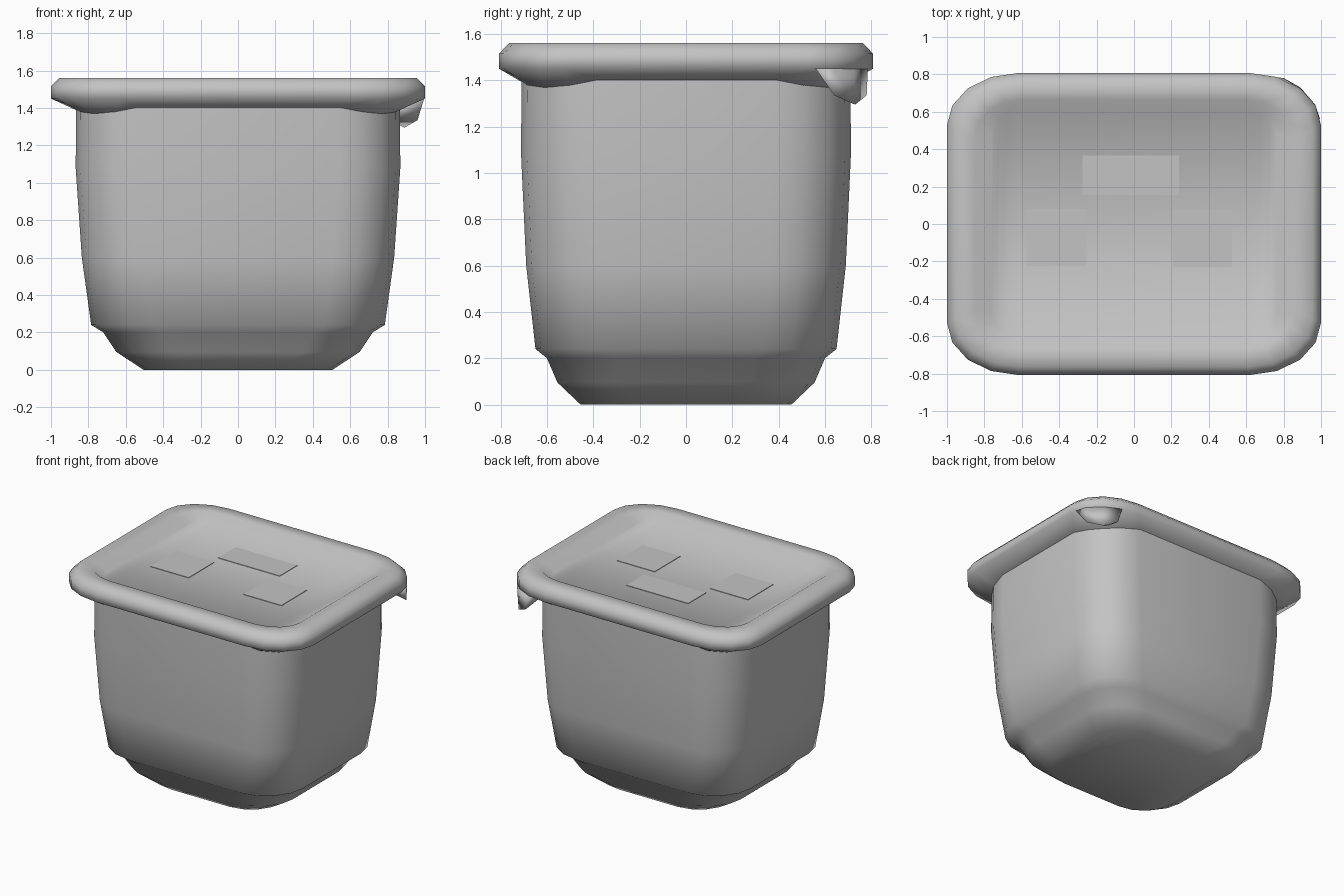
import bpy, bmesh
from math import cos, sin, pi

scene = bpy.context.scene
if "Cube" in scene.objects:
    bpy.data.objects.remove(scene.objects["Cube"], do_unlink=True)

grey = bpy.data.materials.new("light grey plastic")
grey.use_nodes = True
grey.diffuse_color = (0.55, 0.55, 0.55, 1)
grey.node_tree.nodes["Principled BSDF"].inputs["Base Color"].default_value = grey.diffuse_color

STEPS = 4  # segments in each rounded corner


def finish(name, bm, smooth=True):
    bmesh.ops.recalc_face_normals(bm, faces=bm.faces)
    mesh = bpy.data.meshes.new(name)
    bm.to_mesh(mesh)
    bm.free()
    mesh.materials.append(grey)
    for face in mesh.polygons:
        face.use_smooth = smooth
    obj = bpy.data.objects.new(name, mesh)
    scene.collection.objects.link(obj)
    return obj


def ring(bm, a, b, rx, ry, z, dip=0):
    """Rounded rectangle; dip lowers the corners."""
    verts = []
    for quarter in range(4):
        sx = 1 if quarter in (0, 3) else -1
        sy = 1 if quarter < 2 else -1
        for i in range(STEPS + 1):
            t = (i if quarter % 2 == 0 else STEPS - i) / STEPS * pi / 2
            x, y = a - rx + rx * cos(t), b - ry + ry * sin(t)
            verts.append(bm.verts.new((sx * x, sy * y, z - dip * sin(2 * t))))
    return verts


def bridge(bm, low, high):
    n = len(low)
    for i in range(n):
        j = (i + 1) % n
        bm.faces.new((low[i], low[j], high[j], high[i]))


def cap(bm, loop):
    """Close a ring with strips running front to back."""
    n = len(loop)
    for i in range(n // 2 - 1):
        bm.faces.new((loop[i], loop[i + 1], loop[n - 2 - i], loop[n - 1 - i]))


def loft(bm, sections):
    rings = [ring(bm, *s) for s in sections]
    for low, high in zip(rings, rings[1:]):
        bridge(bm, low, high)
    return rings


# Tub with a stepped, tapered foot
bm = bmesh.new()
rings = loft(bm, [
    (0.505, 0.455, 0.26, 0.25, 0),
    (0.65, 0.555, 0.3, 0.28, 0.095),
    (0.72, 0.60, 0.31, 0.3, 0.2),
    (0.785, 0.65, 0.32, 0.31, 0.24),
    (0.835, 0.69, 0.325, 0.32, 0.6),
    (0.868, 0.712, 0.325, 0.33, 1.08),
    (0.865, 0.71, 0.325, 0.33, 1.45),
])
cap(bm, rings[0])
finish("tub", bm)

# Lid with a rounded rim and a shallow recessed panel
bm = bmesh.new()
rings = loft(bm, [
    (0.86, 0.705, 0.325, 0.33, 1.4, 0.035),
    (1.0, 0.807, 0.38, 0.28, 1.45),
    (1.0, 0.807, 0.38, 0.28, 1.515),
    (0.955, 0.765, 0.35, 0.26, 1.56),
    (0.85, 0.665, 0.25, 0.2, 1.56),
    (0.76, 0.6, 0.14, 0.12, 1.508),
])
cap(bm, rings[-1])
finish("lid", bm)

# Pull tab hanging from the back left corner of the lid
bm = bmesh.new()
for point in [(0.995, 0.56, 1.45), (0.97, 0.637, 1.45), (0.885, 0.725, 1.45),
              (0.765, 0.785, 1.45), (0.96, 0.64, 1.335), (0.89, 0.73, 1.295),
              (0.8, 0.78, 1.335), (0.78, 0.64, 1.37)]:
    bm.verts.new(point)
bmesh.ops.convex_hull(bm, input=bm.verts)
finish("pull_tab", bm)

# Thin label plates on the lid panel
for name, x, y, w, d in [("left_plate", 0.367, -0.078, 0.315, 0.305),
                         ("right_plate", -0.415, -0.073, 0.32, 0.305),
                         ("back_plate", -0.017, 0.26, 0.515, 0.21)]:
    bm = bmesh.new()
    bmesh.ops.create_cube(bm, size=1)
    for v in bm.verts:
        v.co = (x + v.co.x * w, y + v.co.y * d, 1.509 + v.co.z * 0.006)
    finish(name, bm, smooth=False)
